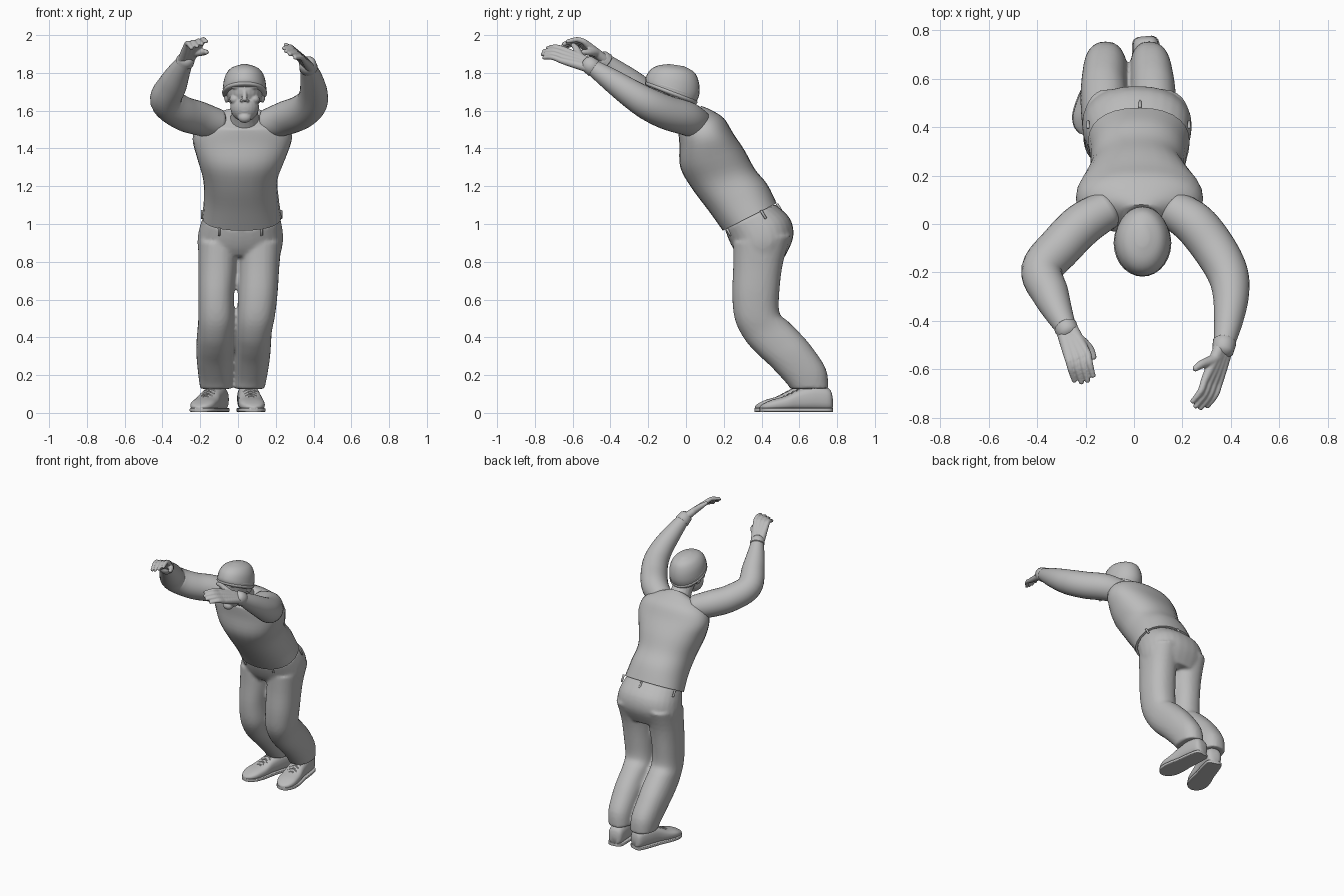
import bpy
import bmesh
from math import cos, sin, pi, copysign
from mathutils import Vector

cube = bpy.data.objects.get("Cube")
if cube:
    bpy.data.objects.remove(cube)

grey = bpy.data.materials.new("plain grey")
grey.use_nodes = True
GREY = (0.5, 0.5, 0.5, 1)
grey.diffuse_color = GREY
grey.node_tree.nodes["Principled BSDF"].inputs["Base Color"].default_value = GREY


def smooth_rows(rows, steps=4):
    """Catmull-Rom interpolation through rows of numbers."""
    out = []
    for i in range(len(rows) - 1):
        a, b, c, d = (rows[max(i - 1, 0)], rows[i], rows[i + 1],
                      rows[min(i + 2, len(rows) - 1)])
        for k in range(steps):
            t = k / steps
            out.append([q + t * (r - p) / 2 + t * t * (p - 2.5 * q + 2 * r - s / 2)
                        + t ** 3 * (3 * (q - r) + s - p) / 2
                        for p, q, r, s in zip(a, b, c, d)])
    return out + [list(rows[-1])]


def ring(centre, u, v, square=1.0, sides=28):
    pts = []
    for k in range(sides):
        c, s = cos(2 * pi * k / sides), sin(2 * pi * k / sides)
        pts.append(centre + u * copysign(abs(c) ** square, c)
                   + v * copysign(abs(s) ** square, s))
    return pts


def skin(bm, rings):
    """Bridge rings with quads and cap both ends."""
    loops = [[bm.verts.new(p) for p in r] for r in rings]
    n = len(loops[0])
    for a, b in zip(loops, loops[1:]):
        for k in range(n):
            bm.faces.new((a[k], a[(k + 1) % n], b[(k + 1) % n], b[k]))
    bm.faces.new(loops[0][::-1])
    bm.faces.new(loops[-1])


def body(bm, rows, square=0.88, steps=4):
    """Rows: right x, left x, front y, front z, back y, back z."""
    rings = []
    for x0, x1, yf, zf, yb, zb in smooth_rows(rows, steps):
        mid = Vector(((x0 + x1) / 2, (yf + yb) / 2, (zf + zb) / 2))
        rings.append(ring(mid, Vector(((x1 - x0) / 2, 0, 0)),
                          Vector((0, (yb - yf) / 2, (zb - zf) / 2)), square))
    skin(bm, rings)


def tube(bm, rows, sides=20, steps=4):
    """Rows: x, y, z, radius; both ends rounded off."""
    rows = smooth_rows(rows, steps)
    pts = [Vector(r[:3]) for r in rows]
    rings = []
    for i, p in enumerate(pts):
        d = (pts[min(i + 1, len(pts) - 1)] - pts[max(i - 1, 0)]).normalized()
        q = d.to_track_quat('Z', 'Y')
        u, v, r = q @ Vector((1, 0, 0)), q @ Vector((0, 1, 0)), rows[i][3]
        if i == 0:
            rings.append(ring(p - d * r * .4, u * r * .6, v * r * .6, 1, sides))
        rings.append(ring(p, u * r, v * r, 1, sides))
        if i == len(pts) - 1:
            rings.append(ring(p + d * r * .4, u * r * .6, v * r * .6, 1, sides))
    skin(bm, rings)


def ball(bm, loc, size):
    made = bmesh.ops.create_uvsphere(bm, u_segments=24, v_segments=16, radius=1)
    for v in made["verts"]:
        v.co = Vector(a * b for a, b in zip(v.co, size)) + Vector(loc)


def finish(name, bm, voxel=0, relax=3):
    """Turn the bmesh into a smooth object, optionally fused into one skin."""
    bmesh.ops.recalc_face_normals(bm, faces=bm.faces)
    mesh = bpy.data.meshes.new(name)
    bm.to_mesh(mesh)
    bm.free()
    mesh.materials.append(grey)
    ob = bpy.data.objects.new(name, mesh)
    bpy.context.collection.objects.link(ob)
    bpy.ops.object.select_all(action='DESELECT')
    ob.select_set(True)
    bpy.context.view_layer.objects.active = ob
    if voxel:
        m = ob.modifiers.new("fuse", 'REMESH')
        m.mode, m.voxel_size, m.use_smooth_shade = 'VOXEL', voxel, True
        s = ob.modifiers.new("relax", 'SMOOTH')
        s.factor, s.iterations = 0.5, relax
        bpy.ops.object.shade_smooth()
    else:
        bpy.ops.object.shade_smooth_by_angle(angle=0.9)
    return ob


# Sleeveless shirt
bm = bmesh.new()
body(bm, [(-.19, .23, .195, .965, .48, 1.11), (-.18, .215, .12, 1.07, .43, 1.21),
          (-.185, .21, .03, 1.19, .365, 1.29), (-.215, .25, -.03, 1.3, .31, 1.39),
          (-.24, .285, -.035, 1.42, .25, 1.48), (-.215, .265, -.04, 1.48, .2, 1.56),
          (-.15, .2, -.04, 1.5, .13, 1.605), (-.055, .115, -.03, 1.51, .08, 1.625)])
finish("shirt", bm)

# Trousers: hips and two bent legs fused together
SHIN = [(.25, .9, .56, .94), (.25, .78, .515, .8), (.245, .62, .495, .65),
        (.26, .49, .495, .53), (.31, .39, .54, .485), (.37, .32, .605, .42),
        (.445, .25, .665, .35), (.525, .165, .74, .235), (.555, .125, .755, .13)]
RIGHT_X = [(-.21, 0), (-.21, -.005), (-.21, -.02), (-.21, -.02), (-.215, -.025),
           (-.22, -.025), (-.22, -.03), (-.21, -.03), (-.2, -.035)]
LEFT_X = [(0, .235), (.005, .22), (0, .21), (-.005, .195), (-.01, .18),
          (-.012, .175), (-.015, .17), (-.015, .155), (-.015, .14)]
bm = bmesh.new()
body(bm, [(-.18, .22, .205, .975, .47, 1.105), (-.205, .235, .225, .92, .55, 1.03),
          (-.215, .238, .25, .87, .568, .93), (-.205, .22, .28, .83, .52, .82)])
for xs in (RIGHT_X, LEFT_X):
    body(bm, [x + s for x, s in zip(xs, SHIN)])
finish("trousers", bm, 0.011)

# Belt loops along the waist
bm = bmesh.new()
for x, y, z in [(-.1, .225, .96), (.125, .225, .96), (.228, .41, 1.05),
                (-.19, .41, 1.05), (.025, .495, 1.085)]:
    tube(bm, [(x, y - .012, z + .02, .007), (x, y + .012, z - .02, .007)], 8, 1)
finish("belt_loops", bm)

# Bare arms with cuffs at the wrists
ARMS = {"right": [(-.11, .06, 1.53, .08), (-.21, .0, 1.56, .09), (-.3, -.09, 1.59, .09),
                  (-.38, -.19, 1.655, .086), (-.345, -.29, 1.74, .076),
                  (-.31, -.37, 1.81, .058), (-.275, -.44, 1.87, .04)],
        "left": [(.16, .06, 1.53, .08), (.25, .0, 1.56, .09), (.33, -.1, 1.59, .09),
                 (.385, -.2, 1.635, .085), (.4, -.29, 1.69, .075),
                 (.39, -.4, 1.765, .06), (.37, -.51, 1.84, .04)]}
for side, path in ARMS.items():
    bm = bmesh.new()
    tube(bm, path, 28, 6)
    finish(side + "_arm", bm)
    a, b = Vector(path[-2][:3]), Vector(path[-1][:3])
    bm = bmesh.new()
    tube(bm, [(*a.lerp(b, .8), .049), (*a.lerp(b, 1.15), .044)], 24, 2)
    finish(side + "_cuff", bm)

# Hands: wrist, index knuckle, little knuckle, index tip, little tip, thumb tip
HANDS = {"right": [(-.275, -.44, 1.87), (-.19, -.54, 1.965), (-.268, -.565, 1.955),
                   (-.168, -.63, 1.965), (-.245, -.65, 1.93), (-.165, -.555, 1.91)],
         "left": [(.37, -.51, 1.84), (.29, -.65, 1.925), (.35, -.66, 1.865),
                  (.24, -.735, 1.93), (.3, -.755, 1.88), (.25, -.6, 1.95)]}
for side, marks in HANDS.items():
    wrist, ki, kl, ti, tl, thumb = map(Vector, marks)
    across = (kl - ki).normalized()
    back = across.cross(ki - wrist).normalized()
    back *= copysign(1, back.z)
    bm = bmesh.new()
    for f in range(4):
        t = f / 3
        base = wrist + across * (t - .5) * .04
        knuckle, tip = ki.lerp(kl, t), ti.lerp(tl, t)
        tip += (tip - knuckle) * (.16 if f in (1, 2) else 0)
        bend = knuckle.lerp(tip, .5) + back * .014
        tube(bm, [(*base, .027), (*base.lerp(knuckle, .6), .021), (*knuckle, .016)], 14)
        tube(bm, [(*knuckle, .0155), (*bend, .014), (*tip, .0105)], 14)
    root = wrist.lerp(ki, .35) - across * .012
    tube(bm, [(*wrist, .024), (*root, .024),
              (*(root.lerp(thumb, .55) - across * .012), .018), (*thumb, .012)], 14)
    finish(side + "_hand", bm, 0.005, 2)

# Head with neck, jaw, nose, brow, lips and ears
CX = .035
bm = bmesh.new()
tube(bm, [(CX, .05, 1.53, .085), (CX, .0, 1.59, .07), (CX, -.045, 1.66, .07)])
ball(bm, (CX, -.075, 1.71), (.098, .122, .115))
ball(bm, (CX, -.125, 1.62), (.076, .07, .078))
ball(bm, (CX, -.165, 1.563), (.036, .03, .028))
ball(bm, (CX, -.178, 1.612), (.03, .017, .016))
ball(bm, (CX, -.18, 1.596), (.023, .014, .008))
tube(bm, [(CX, -.183, 1.715, .011), (CX, -.2, 1.675, .013), (CX, -.207, 1.657, .014)], 14)
for s in (-1, 1):
    ball(bm, (CX + s * .016, -.194, 1.653), (.01, .012, .008))
    ball(bm, (CX + s * .04, -.174, 1.724), (.033, .018, .011))
    ball(bm, (CX + s * .05, -.15, 1.66), (.03, .03, .025))
    ball(bm, (CX + s * .04, -.17, 1.7), (.016, .012, .008))
    ball(bm, (CX + s * .095, -.055, 1.675), (.014, .025, .034))
finish("head", bm, 0.005, 2)

# Knitted hat with a folded rim
RIM = (-.079, .149, -.212, 1.745, .055, 1.645)
bm = bmesh.new()
body(bm, [(-.07, .14, -.195, 1.73, .04, 1.625), RIM, (-.079, .149, -.213, 1.775, .071, 1.69),
          (-.068, .138, -.19, 1.815, .068, 1.75), (-.04, .11, -.15, 1.838, .045, 1.802),
          (.01, .06, -.09, 1.847, -.01, 1.835)], 1)
for lift, grow in ((0, .004), (.03, .001)):
    x0, x1, yf, zf, yb, zb = RIM
    body(bm, [(x0 - g, x1 + g, yf - g, zf + z + lift * .5, yb + g + lift * .3, zb + z + lift)
              for g, z in ((-.006, -.014), (grow, -.005), (grow, .006), (-.006, .014))], 1)
finish("knitted_hat", bm)

# Shoes: rows are distance from heel, half width, bottom, top
UPPER = [(.0, .025, .02, .085), (.02, .05, .012, .13), (.1, .058, .012, .145),
         (.18, .06, .012, .125), (.25, .068, .012, .09), (.32, .066, .012, .07),
         (.365, .045, .014, .05), (.385, .015, .02, .035)]
for side, heel, toe in (("right", (-.09, .735), (-.2, .395)), ("left", (.045, .775), (.083, .385))):
    start = Vector((*heel, 0))
    along = (Vector((*toe, 0)) - start).normalized()
    cross = Vector((-along.y, along.x, 0))
    for part in ("shoe", "sole"):
        rings = []
        for d, w, lo, hi in smooth_rows(UPPER):
            if part == "sole":
                w, lo, hi = w + .004, .004, .026
            rings.append(ring(start + along * d + Vector((0, 0, (lo + hi) / 2)), cross * w,
                              Vector((0, 0, (hi - lo) / 2)), .75 if part == "shoe" else .3))
        bm = bmesh.new()
        skin(bm, rings)
        finish(side + "_" + part, bm)
    bm = bmesh.new()
    for k in range(4):
        mid = start + along * (.18 + .025 * k) + Vector((0, 0, .127 - .0125 * k))
        for s in (-1, 1):
            ends = [mid + cross * s * .035 - Vector((0, 0, .012)),
                    mid - cross * s * .035 + along * .015 - Vector((0, 0, .016))]
            tube(bm, [(*ends[0], .004), (*mid, .004), (*ends[1], .004)], 8, 2)
    finish(side + "_laces", bm)
